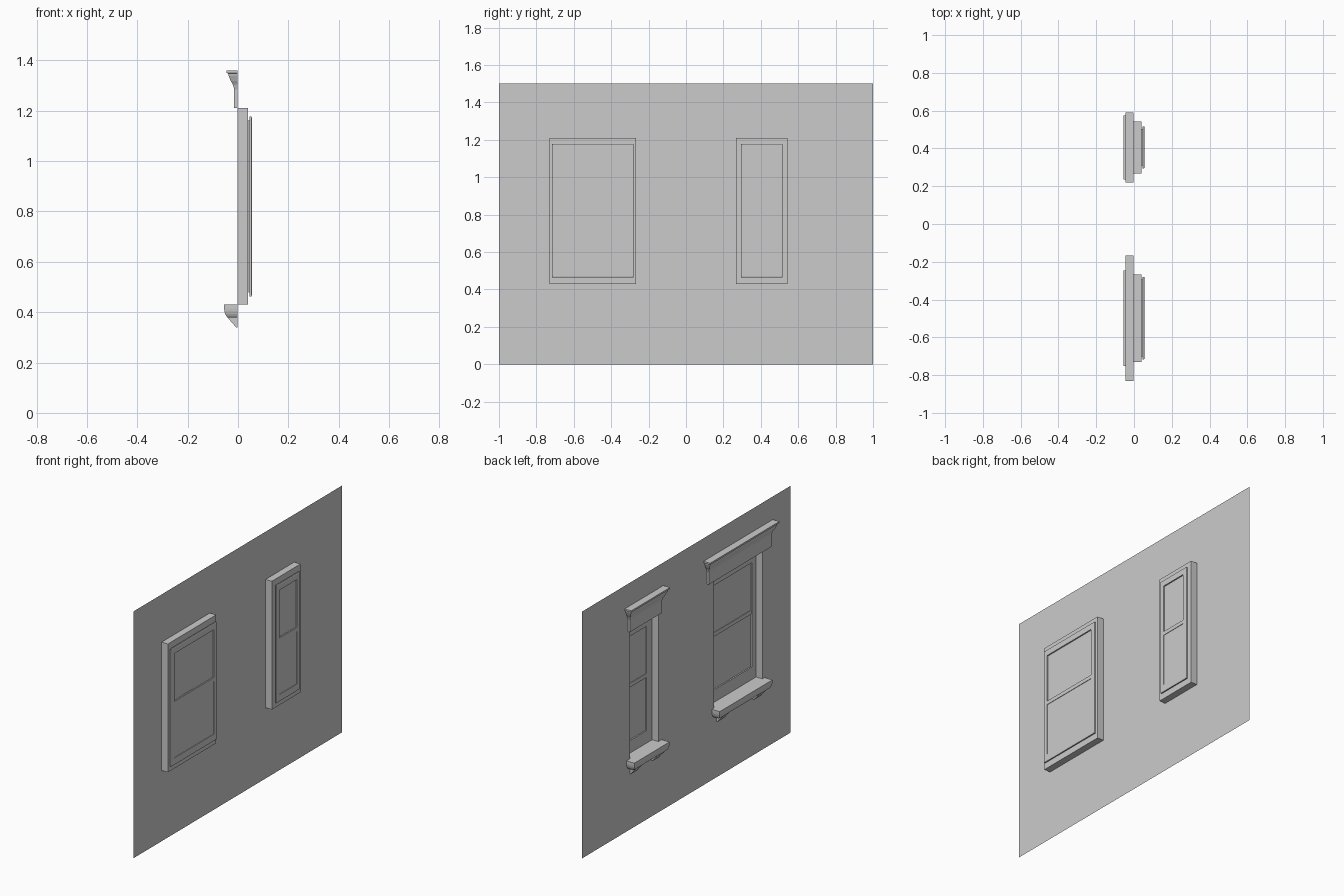
import bpy, bmesh

if "Cube" in bpy.data.objects:
    bpy.data.objects.remove(bpy.data.objects["Cube"])

plaster = bpy.data.materials.new("plain_grey")
plaster.use_nodes = True
grey = (0.6, 0.6, 0.6, 1)
plaster.diffuse_color = grey
plaster.node_tree.nodes["Principled BSDF"].inputs["Base Color"].default_value = grey

WALL_X = -0.002
SILL_Z, HEAD_Z = 0.43, 1.21


def finish(name, bm, recalc=True):
    if recalc:
        bmesh.ops.recalc_face_normals(bm, faces=bm.faces)
    mesh = bpy.data.meshes.new(name)
    bm.to_mesh(mesh)
    bm.free()
    mesh.materials.append(plaster)
    obj = bpy.data.objects.new(name, mesh)
    bpy.context.collection.objects.link(obj)
    return obj


def loft(name, sections, caps=False, closed=False):
    """Skin a row of sections that all have the same number of corners."""
    bm = bmesh.new()
    rings = [[bm.verts.new(p) for p in s] for s in sections]
    pairs = list(zip(rings, rings[1:]))
    if closed:
        pairs.append((rings[-1], rings[0]))
    for a, b in pairs:
        n = len(a)
        for i in range(n):
            j = (i + 1) % n
            bm.faces.new((a[i], a[j], b[j], b[i]))
    if caps:
        bm.faces.new(rings[0])
        bm.faces.new(rings[-1])
    return finish(name, bm)


def upright(x, y0, y1, z0, z1):
    """Rectangle facing along x."""
    return [(x, y0, z0), (x, y1, z0), (x, y1, z1), (x, y0, z1)]


def block(name, x0, x1, *sides):
    return loft(name, [upright(x0, *sides), upright(x1, *sides)], caps=True)


def moulding(name, centre, half, profile):
    """Profile of (projection, height) with mitred returns at both ends."""
    sections = []
    for out, z in profile:
        x, a, b = WALL_X - out, centre - half - out, centre + half + out
        sections.append([(WALL_X, a, z), (x, a, z), (x, b, z), (WALL_X, b, z)])
    return loft(name, sections, caps=True)


# Profiles of the trim
LINTEL = [(0.013, HEAD_Z), (0.013, 1.285), (0.018, 1.303), (0.027, 1.318),
          (0.035, 1.338), (0.037, 1.347), (0.044, 1.35), (0.044, 1.36)]
SILL = [(0.038, 0.378), (0.044, 0.383), (0.049, 0.393), (0.052, 0.405),
        (0.053, 0.415), (0.053, SILL_Z)]


def window(tag, y0, y1, lintel_half, sill_half, inset, bracket_inset):
    mid = (y0 + y1) / 2
    stile = inset + 0.027

    def rect(x, side, bottom, top):
        return upright(x, y0 + side, y1 - side, SILL_Z + bottom, HEAD_Z - top)

    # Reveal box, with its inner rim
    loft(tag + "_reveal", [rect(WALL_X, 0, 0, 0), rect(0.04, 0, 0, 0),
                           rect(0.04, stile, 0.07, 0.07)])
    # Sash frame with a stepped outer edge
    neck = inset + 0.015
    loft(tag + "_sash_frame", [
        rect(0.041, neck, 0.048, 0.048), rect(0.046, neck, 0.048, 0.048),
        rect(0.046, inset, 0.033, 0.033), rect(0.053, inset, 0.033, 0.033),
        rect(0.055, inset + 0.003, 0.038, 0.038),
        rect(0.055, stile, 0.075, 0.07), rect(0.041, stile, 0.075, 0.07)], closed=True)
    # Panes and the meeting rails
    a, b, rail = y0 + stile, y1 - stile, 0.84
    block(tag + "_upper_pane", 0.045, 0.047, a, b, rail, HEAD_Z - 0.07)
    block(tag + "_lower_pane", 0.049, 0.051, a, b, SILL_Z + 0.075, rail)
    block(tag + "_upper_rail", 0.042, 0.048, a, b, rail - 0.012, rail + 0.012)
    block(tag + "_lower_rail", 0.048, 0.054, a, b, rail - 0.015, rail + 0.008)
    # Lintel and sill
    moulding(tag + "_lintel", mid, lintel_half, LINTEL)
    moulding(tag + "_sill", mid, sill_half, SILL)
    # Wedge brackets under the sill
    for side, label in ((-1, "front"), (1, "back")):
        centre = mid + side * (sill_half + 0.053 - bracket_inset)
        wedge = [(0, 0.379), (0.04, 0.379), (0.006, 0.34), (0, 0.34)]
        loft(f"{tag}_{label}_bracket",
             [[(WALL_X - out, centre + e, z) for out, z in wedge] for e in (-0.032, 0.032)],
             caps=True)


# Wall sheet with two openings
wide = (-0.73, -0.267)
narrow = (0.268, 0.543)
ys = [-1, *wide, *narrow, 1]
zs = [0, SILL_Z, HEAD_Z, 1.5]
bm = bmesh.new()
grid = [[bm.verts.new((WALL_X, y, z)) for z in zs] for y in ys]
for i in range(len(ys) - 1):
    for j in range(len(zs) - 1):
        if not (j == 1 and i in (1, 3)):
            bm.faces.new((grid[i][j], grid[i][j + 1], grid[i + 1][j + 1], grid[i + 1][j]))
finish("wall", bm, recalc=False)

window("wide_window", *wide, 0.288, 0.2, 0.013, 0.078)
window("narrow_window", *narrow, 0.142, 0.116, 0.026, 0.064)
